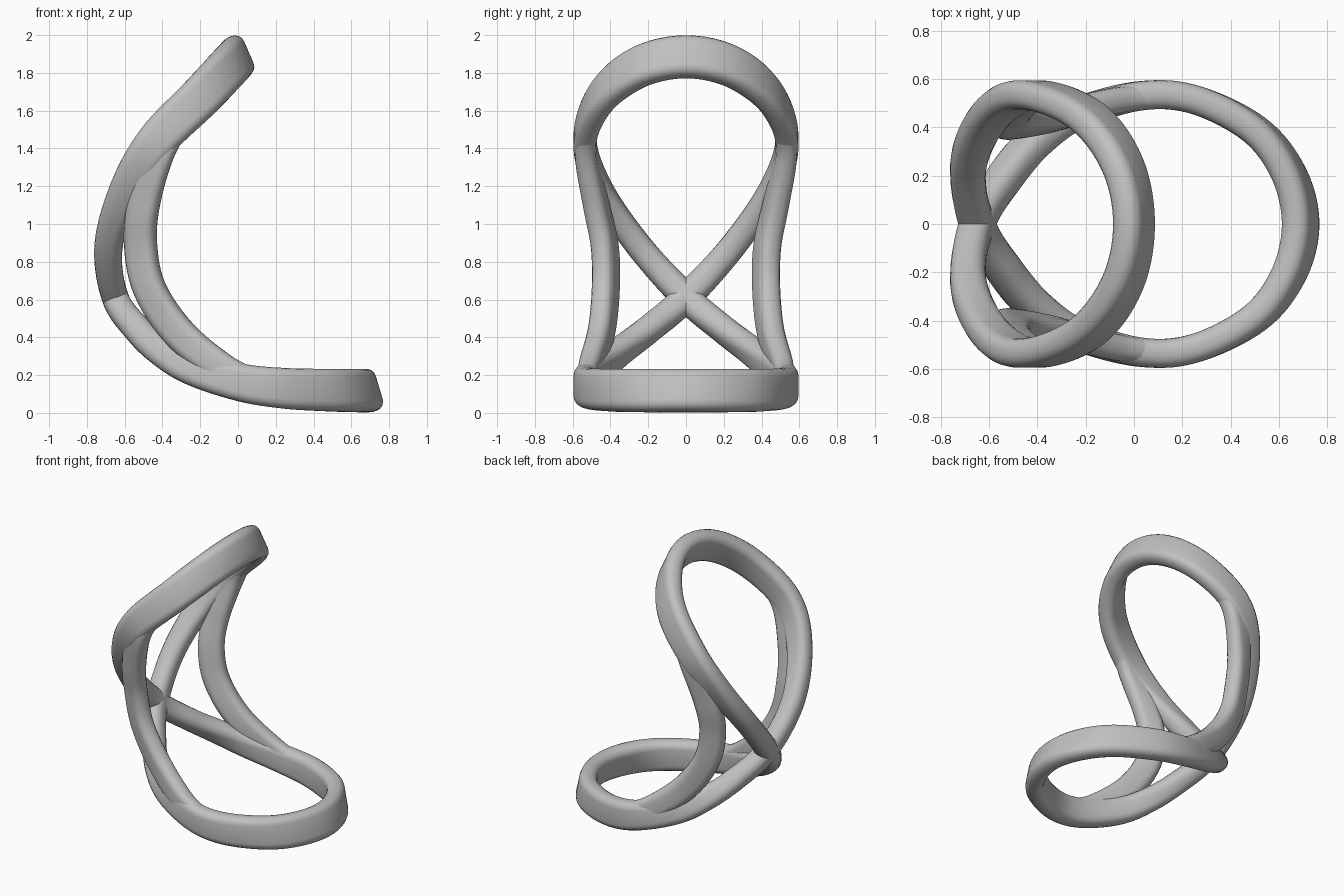
import bpy, bmesh, math
from mathutils import Vector

if "Cube" in bpy.data.objects:
    bpy.data.objects.remove(bpy.data.objects["Cube"])

grey = bpy.data.materials.new("satin_grey")
grey.use_nodes = True
GREY = (0.53, 0.53, 0.53, 1)
grey.diffuse_color = GREY
grey.node_tree.nodes["Principled BSDF"].inputs["Base Color"].default_value = GREY


def section(w, t, steps=5):
    """Rounded rectangle: w along the wide direction, t across it."""
    r = 0.42 * min(w, t)
    pts = []
    for q, (sx, sy) in enumerate(((1, 1), (-1, 1), (-1, -1), (1, -1))):
        for k in range(steps):
            a = math.pi / 2 * (q + k / (steps - 1))
            pts.append((sx * (w / 2 - r) + r * math.cos(a),
                        sy * (t / 2 - r) + r * math.sin(a)))
    return pts


def spline(a, b, c, d, u):
    return 0.5 * (2 * b + (c - a) * u + (2 * a - 5 * b + 4 * c - d) * u ** 2
                  + (3 * b - a - 3 * c + d) * u ** 3)


def sweep(name, stations, closed, steps=12):
    """Sweep the section; a station is (centre, wide direction, (width, thickness))."""
    S = [[Vector(v) for v in s] for s in stations]
    n = len(S)
    pick = (lambda i: S[i % n]) if closed else (lambda i: S[max(0, min(n - 1, i))])
    frames = []
    for i in range(n if closed else n - 1):
        for k in range(steps):
            frames.append([spline(*(pick(i + j)[c] for j in (-1, 0, 1, 2)), k / steps)
                           for c in range(3)])
    if not closed:
        frames.append(S[-1])
    m = len(frames)
    bm = bmesh.new()
    rings = []
    for i, (p, wide, size) in enumerate(frames):
        lo, hi = (i - 1, (i + 1) % m) if closed else (max(i - 1, 0), min(i + 1, m - 1))
        tangent = (frames[hi][0] - frames[lo][0]).normalized()
        wide = (wide - tangent * wide.dot(tangent)).normalized()
        side = tangent.cross(wide)
        rings.append([bm.verts.new(p + wide * a + side * b) for a, b in section(*size)])
    k = len(rings[0])
    for i in range(m if closed else m - 1):
        A, B = rings[i], rings[(i + 1) % m]
        for j in range(k):
            bm.faces.new((A[j], A[(j + 1) % k], B[(j + 1) % k], B[j]))
    if not closed:
        bm.faces.new(rings[0][::-1])
        bm.faces.new(rings[-1])
    bmesh.ops.recalc_face_normals(bm, faces=bm.faces)
    me = bpy.data.meshes.new(name)
    bm.to_mesh(me)
    bm.free()
    me.materials.append(grey)
    ob = bpy.data.objects.new(name, me)
    bpy.context.collection.objects.link(ob)
    bpy.ops.object.select_all(action="DESELECT")
    ob.select_set(True)
    bpy.context.view_layer.objects.active = ob
    bpy.ops.object.shade_smooth_by_angle(angle=math.radians(50))
    return ob


def flip(stations):
    return [((p[0], -p[1], p[2]), (d[0], -d[1], d[2]), s) for p, d, s in stations]


# Figure-eight band: upper loop, crossing at the back, then base loop
upper = [
    ((0, 0, 1.885), (.4, 0, -.92), (.23, .125)),
    ((-.05, .25, 1.83), (.45, 0, -.88), (.23, .125)),
    ((-.2, .45, 1.67), (.6, 0, -.75), (.225, .12)),
    ((-.43, .535, 1.44), (.8, 0, -.6), (.21, .12)),
    ((-.59, .455, 1.19), (.95, 0, -.4), (.175, .125)),
    ((-.685, .25, .885), (1, 0, -.1), (.15, .14)),
]
crossing = [((-.65, 0, .61), (1, 0, .2), (.14, .15))]
lower = [
    ((-.53, .2, .44), (.85, 0, .45), (.15, .14)),
    ((-.4, .35, .325), (.65, 0, .7), (.165, .13)),
    ((-.24, .455, .235), (.4, 0, .9), (.18, .125)),
    ((.02, .53, .16), (.15, 0, 1), (.2, .12)),
    ((.25, .515, .13), (0, 0, 1), (.215, .12)),
    ((.5, .39, .12), (-.15, 0, 1), (.225, .12)),
    ((.64, .21, .118), (-.25, 0, 1), (.23, .12)),
    ((.69, 0, .118), (-.3, 0, 1), (.23, .12)),
]
half = upper + crossing + flip(lower)
sweep("figure_eight_band", half + flip(half[1:-1])[::-1], True)

# Side struts joining the upper loop to the base loop
strut = [
    ((-.3, .505, 1.57), (.7, 0, -.7), (.15, .09)),
    ((-.42, .53, 1.38), (.85, .05, -.45), (.17, .11)),
    ((-.5, .475, 1.1), (.95, .3, -.15), (.17, .12)),
    ((-.515, .43, .88), (.9, .4, .05), (.175, .12)),
    ((-.465, .425, .65), (.85, .4, .4), (.175, .12)),
    ((-.31, .45, .42), (.65, .25, .7), (.175, .12)),
    ((-.08, .51, .235), (.4, .05, .9), (.16, .11)),
    ((.1, .53, .155), (.1, 0, 1), (.14, .09)),
]
sweep("left_strut", strut[:], False)
sweep("right_strut", flip(strut), False)
